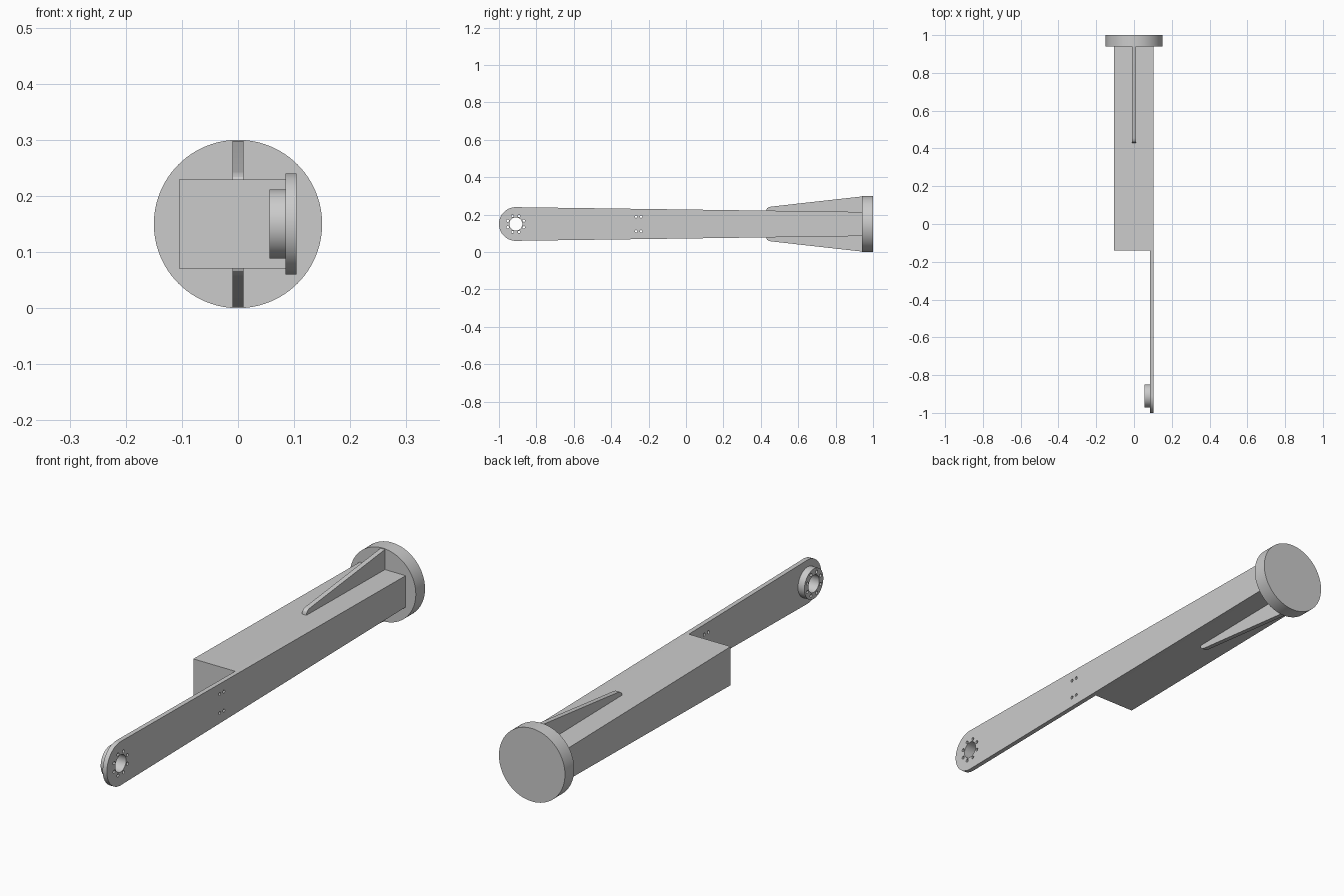
import bpy
import bmesh
from math import cos, sin, pi, radians
from mathutils import Matrix, Vector

if "Cube" in bpy.data.objects:
    bpy.data.objects.remove(bpy.data.objects["Cube"])

AXIS_Z = 0.15          # height of the arm's long axis
PIVOT_Y = -0.91        # centre of the rounded end
END_R = 0.09
FLANGE_Y = 0.94        # inner face of the round flange
PLATE_X = (0.085, 0.104)

grey = bpy.data.materials.new("plain grey")
grey.use_nodes = True
colour = (0.6, 0.6, 0.6, 1)
grey.diffuse_color = colour
grey.node_tree.nodes["Principled BSDF"].inputs["Base Color"].default_value = colour


def finish(name, bm):
    bmesh.ops.recalc_face_normals(bm, faces=bm.faces)
    mesh = bpy.data.meshes.new(name)
    bm.to_mesh(mesh)
    bm.free()
    mesh.materials.append(grey)
    obj = bpy.data.objects.new(name, mesh)
    bpy.context.collection.objects.link(obj)
    return obj


def slab(name, outline, x0, x1):
    """Extrude a side outline of (y, z) points from x0 to x1."""
    bm = bmesh.new()
    face = bm.faces.new([bm.verts.new((x0, y, z)) for y, z in outline])
    new = bmesh.ops.extrude_face_region(bm, geom=[face])["geom"]
    bmesh.ops.translate(bm, vec=(x1 - x0, 0, 0),
                        verts=[v for v in new if isinstance(v, bmesh.types.BMVert)])
    return finish(name, bm)


def add_rod(bm, centre, radius, length, axis, sides):
    turn = Vector((0, 0, 1)).rotation_difference(Vector(axis)).to_matrix().to_4x4()
    bmesh.ops.create_cone(bm, cap_ends=True, segments=sides, radius1=radius, radius2=radius,
                          depth=length, matrix=Matrix.Translation(centre) @ turn)


def smooth(obj):
    bpy.ops.object.select_all(action="DESELECT")
    obj.select_set(True)
    bpy.context.view_layer.objects.active = obj
    bpy.ops.object.shade_smooth_by_angle(angle=radians(30))


def half_height(y):
    """The arm narrows steadily from the pivot to the flange."""
    return END_R - 0.0138 * (y - PIVOT_Y)


# Side plate with a rounded end
h = half_height(FLANGE_Y)
outline = [(FLANGE_Y, AXIS_Z - h), (FLANGE_Y, AXIS_Z + h)]
for i in range(33):
    a = pi / 2 + pi * i / 32
    outline.append((PIVOT_Y + END_R * cos(a), AXIS_Z + END_R * sin(a)))
plate = slab("side_plate", outline, *PLATE_X)

# Pivot hub on the inner face of the plate
bm = bmesh.new()
add_rod(bm, (0.0705, PIVOT_Y, AXIS_Z), 0.0615, 0.029, (1, 0, 0), 64)
hub = finish("pivot_hub", bm)

# Bore, ring of bolt holes and four small mounting holes
bm = bmesh.new()
add_rod(bm, (0.08, PIVOT_Y, AXIS_Z), 0.035, 0.2, (1, 0, 0), 48)
for i in range(8):
    a = pi / 8 + i * pi / 4
    add_rod(bm, (0.08, PIVOT_Y + 0.0465 * cos(a), AXIS_Z + 0.0465 * sin(a)),
            0.0065, 0.2, (1, 0, 0), 16)
for y in (-0.267, -0.24):
    for side in (-1, 1):
        add_rod(bm, (0.08, y, AXIS_Z + side * 0.039), 0.0065, 0.2, (1, 0, 0), 16)
cutter = finish("hole_cutter", bm)
cutter.hide_render = True

for part in (plate, hub):
    cut = part.modifiers.new("holes", "BOOLEAN")
    cut.operation = "DIFFERENCE"
    cut.solver = "EXACT"
    cut.object = cutter
    bpy.context.view_layer.objects.active = part
    bpy.ops.object.modifier_apply(modifier=cut.name)
    smooth(part)
bpy.data.objects.remove(cutter)

# Tapered box body
front = -0.14
f = half_height(front)
slab("box_body", [(front, AXIS_Z - f), (FLANGE_Y, AXIS_Z - h),
                  (FLANGE_Y, AXIS_Z + h), (front, AXIS_Z + f)], -0.105, PLATE_X[0])

# Stiffening ribs above and below, with rounded tips
rib = [(FLANGE_Y, 0.04), (FLANGE_Y, 0.147), (0.455, 0.093), (0.443, 0.09),
       (0.434, 0.084), (0.43, 0.075), (0.43, 0.04)]
for name, side in (("upper_rib", 1), ("lower_rib", -1)):
    smooth(slab(name, [(y, AXIS_Z + side * z) for y, z in rib], -0.01, 0.01))

# Round end flange
bm = bmesh.new()
add_rod(bm, (0, (FLANGE_Y + 1) / 2, AXIS_Z), 0.15, 1 - FLANGE_Y, (0, 1, 0), 96)
smooth(finish("end_flange", bm))
